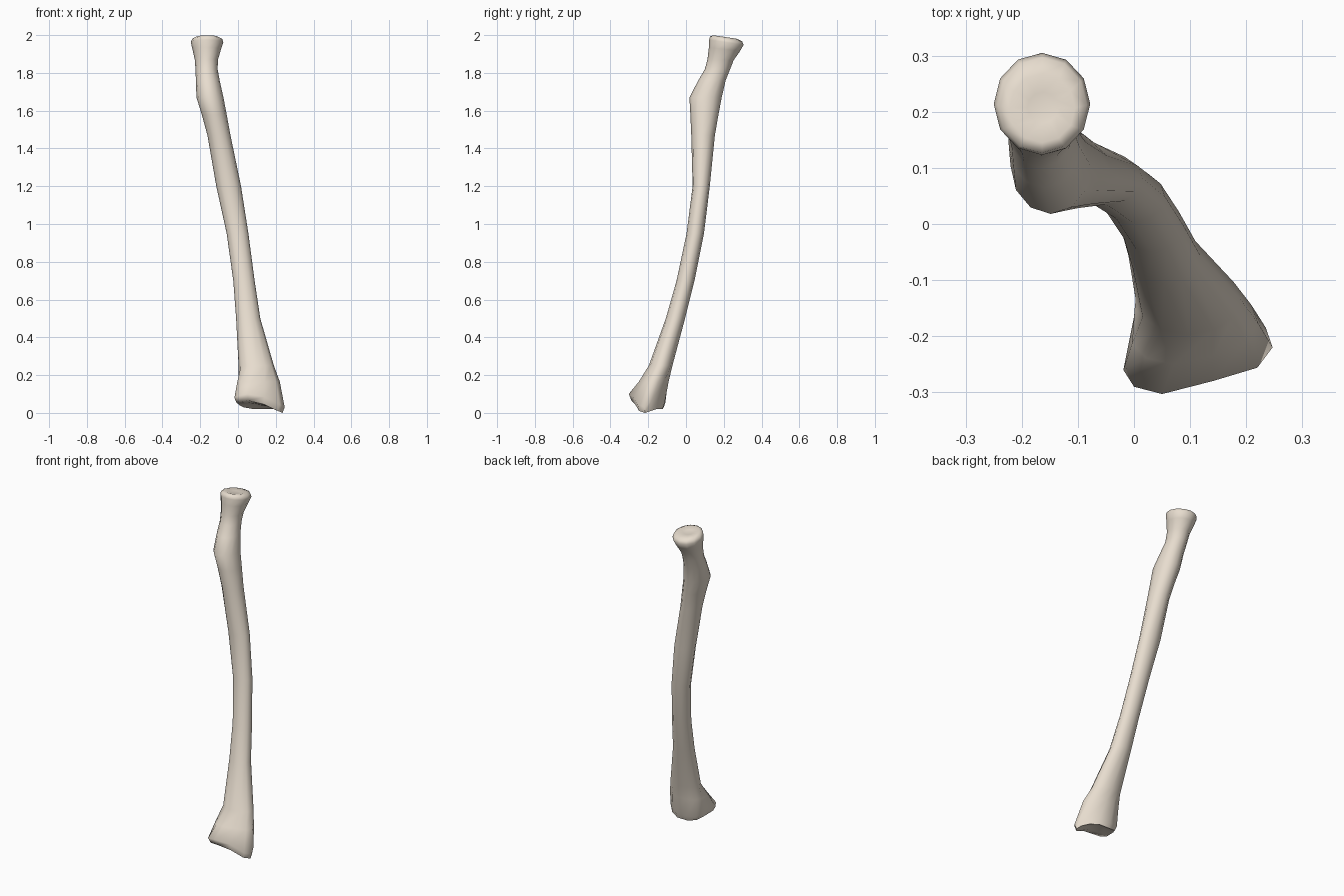
import bpy, bmesh, math

if "Cube" in bpy.data.objects:
    bpy.data.objects.remove(bpy.data.objects["Cube"])

N = 12

def oval(z, x0, x1, y0, y1, slope=0.0, skew=0.0):
    """Oval ring filling an x/y box; slope tilts it in y, skew leans the oval."""
    cx, cy, rx, ry = (x0 + x1) / 2, (y0 + y1) / 2, (x1 - x0) / 2, (y1 - y0) / 2
    ring = []
    for i in range(N):
        a = 2 * math.pi * i / N
        y = cy + ry * math.sin(a + skew)
        ring.append((cx + rx * math.cos(a), y, z - slope * (y - cy)))
    return ring

# Wrist end: flared triangular rim with a pointed outer tip
rim = [(.247, -.22, .03), (.235, -.185, .06), (.20, -.15, .07), (.15, -.112, .06),
       (.08, -.11, .05), (.02, -.125, .055), (.0, -.165, .065), (-.019, -.26, .08),
       (.0, -.29, .09), (.05, -.303, .10), (.14, -.28, .085), (.22, -.256, .045)]
base_z = [0, .01, .02, .02, .02, .03, .04, .055, .06, .065, .045, .01]
base = [(.11 + (x - .11) * .92, -.2 + (y + .2) * .86, z)
        for (x, y, _), z in zip(rim, base_z)]
dish = [(.11 + (x - .11) * .45, -.2 + (y + .2) * .45, .035 + z * .3)
        for (x, y, _), z in zip(rim, base_z)]
# Transition between the flared rim and the oval shaft
upper = oval(.25, .003, .19, -.197, -.072)
flare = [(u[0] * .45 + r[0] * .55, u[1] * .5 + r[1] * .5, .165)
         for u, r in zip(upper, rim)]

rings = [dish, base, rim, flare, upper]
# Shaft, bulge below the neck, and neck: z, x range, y range
for s in [(.5, -.01, .118, -.107, -.005), (.7, -.025, .088, -.05, .045),
          (.95, -.06, .055, .003, .095), (1.2, -.115, .016, .035, .126),
          (1.47, -.162, -.04, .028, .153), (1.58, -.192, -.06, .023, .172),
          (1.67, -.22, -.077, .018, .189), (1.76, -.223, -.097, .065, .21),
          (1.82, -.225, -.108, .10, .234)]:
    rings.append(oval(*s))
# Round tilted head with a shallow cup
rings += [oval(1.87, -.229, -.106, .114, .252, .05),
          oval(1.925, -.241, -.09, .121, .286, .12),
          oval(1.962, -.25, -.078, .123, .305, .15),
          oval(1.98, -.243, -.084, .127, .297, .15),
          oval(1.99, -.222, -.105, .145, .268, .15),
          oval(1.982, -.19, -.135, .18, .235, .1)]

bm = bmesh.new()
loops = [[bm.verts.new(p) for p in r] for r in rings]
for a, b in zip(loops, loops[1:]):
    for i in range(N):
        j = (i + 1) % N
        bm.faces.new((a[i], a[j], b[j], b[i]))
bm.faces.new(loops[0][::-1])
bm.faces.new(loops[-1])
bmesh.ops.recalc_face_normals(bm, faces=bm.faces)

mesh = bpy.data.meshes.new("forearm_bone")
bm.to_mesh(mesh)
bm.free()
bone = bpy.data.objects.new("forearm_bone", mesh)
bpy.context.collection.objects.link(bone)

# Ivory colour and smooth shading
mat = bpy.data.materials.new("ivory")
mat.diffuse_color = (.80, .72, .62, 1)
mat.use_nodes = True
mat.node_tree.nodes["Principled BSDF"].inputs["Base Color"].default_value = mat.diffuse_color
mesh.materials.append(mat)
bpy.context.view_layer.objects.active = bone
bone.select_set(True)
bpy.ops.object.shade_smooth_by_angle(angle=math.radians(60))
